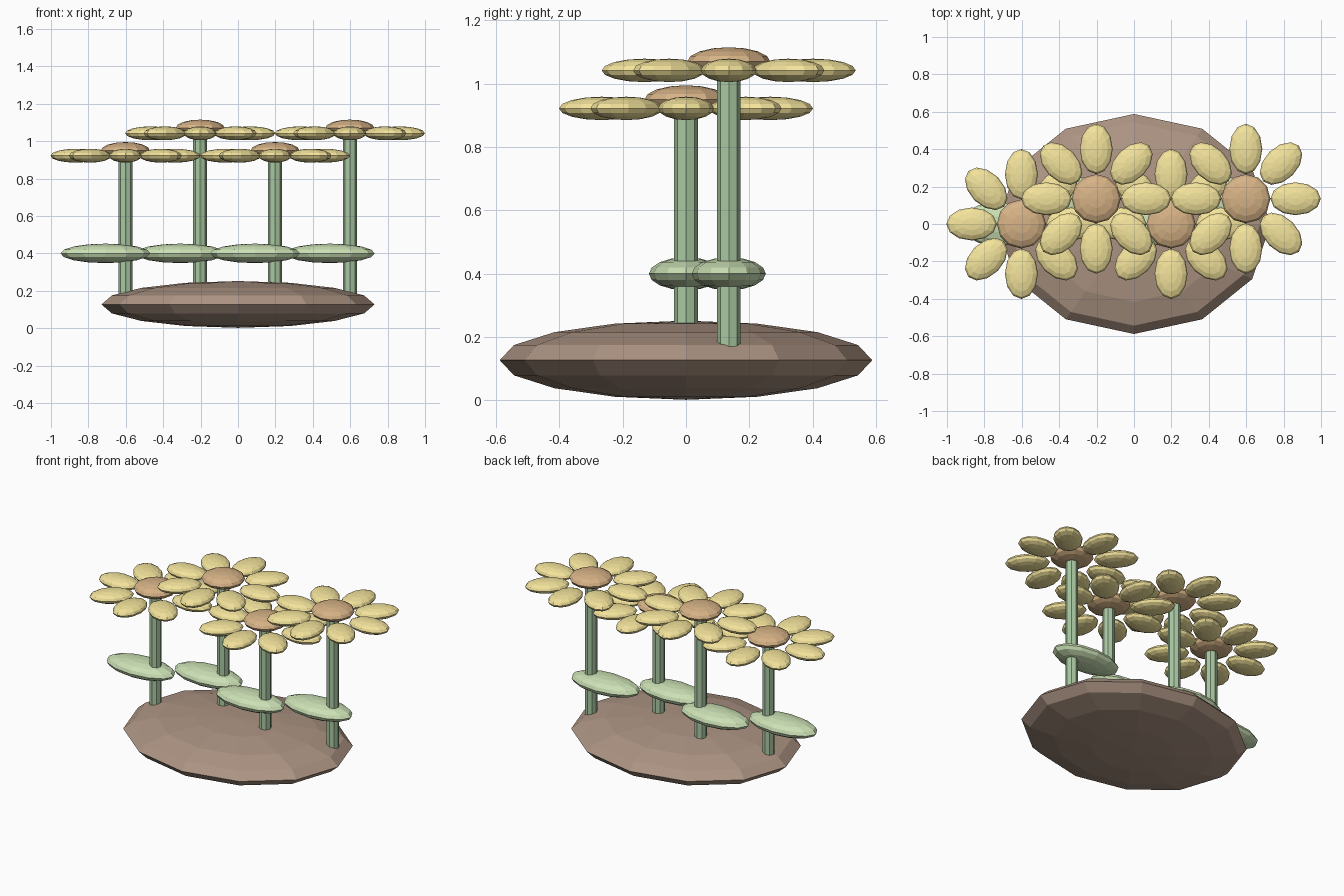
import bpy
from math import cos, sin, pi

if "Cube" in bpy.data.objects:
    bpy.data.objects.remove(bpy.data.objects["Cube"])


def material(name, rgb):
    m = bpy.data.materials.new(name)
    m.diffuse_color = (*rgb, 1)
    m.use_nodes = True
    m.node_tree.nodes["Principled BSDF"].inputs["Base Color"].default_value = m.diffuse_color
    return m


SOIL = material("soil", (0.42, 0.30, 0.23))
STEM = material("stem_green", (0.40, 0.58, 0.36))
LEAF = material("leaf_green", (0.60, 0.75, 0.46))
PETAL = material("petal_yellow", (0.90, 0.77, 0.33))
DISC = material("disc_brown", (0.68, 0.45, 0.24))


def ellipsoid(name, loc, radii, mat, angle=0):
    bpy.ops.mesh.primitive_uv_sphere_add(segments=12, ring_count=8, radius=1,
                                         location=loc, rotation=(0, 0, angle))
    ob = bpy.context.object
    ob.name = name
    ob.scale = radii
    ob.data.materials.append(mat)
    return ob


def stem(name, x, y, z0, z1, r):
    bpy.ops.mesh.primitive_cylinder_add(vertices=8, radius=r, depth=z1 - z0,
                                        location=(x, y, (z0 + z1) / 2))
    ob = bpy.context.object
    ob.name = name
    ob.data.materials.append(STEM)


def flower(i, x, y, head_z):
    stem(f"stem_{i}", x, y, 0.127, head_z, 0.0375)
    ellipsoid(f"leaf_{i}", (x - 0.107, y, 0.4), (0.24, 0.117, 0.052), LEAF)
    # ring of eight petals around the seed disc
    for k in range(8):
        a = k * pi / 4
        ellipsoid(f"petal_{i}_{k}",
                  (x + 0.266 * cos(a), y + 0.266 * sin(a), head_z),
                  (0.135, 0.088, 0.037), PETAL, a)
    ellipsoid(f"seed_disc_{i}", (x, y, head_z + 0.028), (0.131, 0.131, 0.045), DISC)


# soil mound
ellipsoid("soil_mound", (0, 0, 0.127), (0.73, 0.588, 0.125), SOIL)

# four flowers, alternating short front and tall back
for i, x in enumerate((-0.6, -0.2, 0.2, 0.6)):
    tall = i % 2
    flower(i, x - 0.002, 0.135 * tall, 0.922 + 0.12 * tall)
